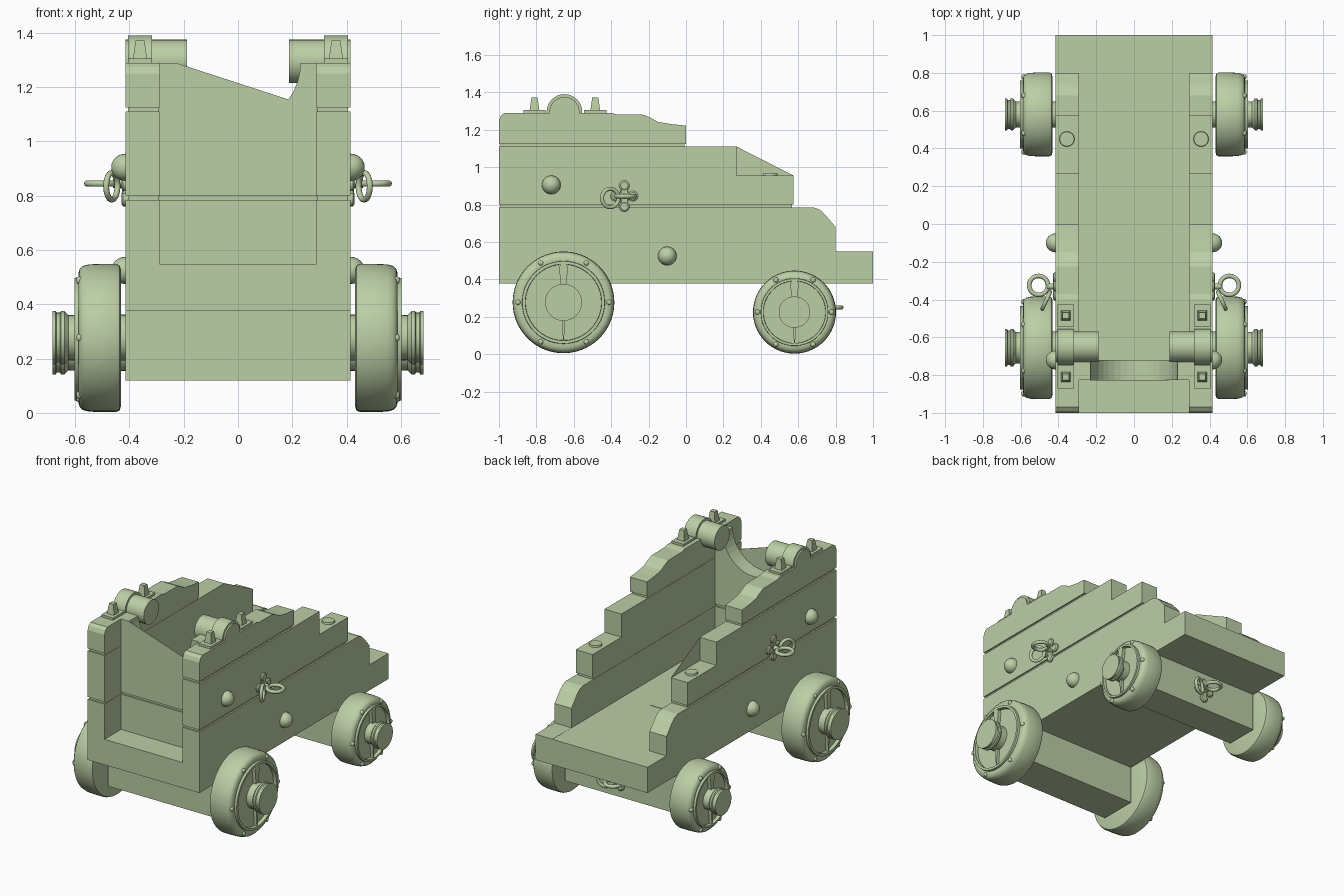
import bpy, bmesh
from math import sin, cos, pi, radians
from mathutils import Matrix

if "Cube" in bpy.data.objects:
    bpy.data.objects.remove(bpy.data.objects["Cube"])

PAINT = bpy.data.materials.new("green_paint")
PAINT.diffuse_color = (0.50, 0.62, 0.38, 1)
PAINT.use_nodes = True
PAINT.node_tree.nodes["Principled BSDF"].inputs["Base Color"].default_value = PAINT.diffuse_color


def finish(bm, name, smooth=False, bevel=0):
    bmesh.ops.remove_doubles(bm, verts=bm.verts, dist=1e-5)
    bmesh.ops.recalc_face_normals(bm, faces=bm.faces)
    me = bpy.data.meshes.new(name)
    bm.to_mesh(me)
    bm.free()
    me.materials.append(PAINT)
    ob = bpy.data.objects.new(name, me)
    bpy.context.collection.objects.link(ob)
    if bevel:
        m = ob.modifiers.new("bevel", 'BEVEL')
        m.width, m.segments = bevel, 1
    if smooth:
        bpy.ops.object.select_all(action='DESELECT')
        ob.select_set(True)
        bpy.context.view_layer.objects.active = ob
        bpy.ops.object.shade_smooth_by_angle(angle=radians(35))
    return ob


def prism(name, pts, a, b, axis='x', bevel=0):
    """Extrude a profile along x (profile y,z) or along y (profile x,z)."""
    bm = bmesh.new()
    put = (lambda p, t: (t, p[0], p[1])) if axis == 'x' else (lambda p, t: (p[0], t, p[1]))
    A = [bm.verts.new(put(p, a)) for p in pts]
    B = [bm.verts.new(put(p, b)) for p in pts]
    bm.faces.new(A)
    bm.faces.new(B[::-1])
    for i in range(len(pts)):
        j = (i + 1) % len(pts)
        bm.faces.new((A[i], A[j], B[j], B[i]))
    return finish(bm, name, bevel=bevel)


def box(name, x0, x1, y0, y1, z0, z1, bevel=0):
    return prism(name, [(y0, z0), (y1, z0), (y1, z1), (y0, z1)], x0, x1, bevel=bevel)


def lathe(name, prof, s, y, z, n=48):
    """Turn an (x, radius) profile about an axis along x."""
    bm = bmesh.new()
    rings = [[bm.verts.new((s * x, y + r * cos(2 * pi * k / n), z + r * sin(2 * pi * k / n)))
              for k in range(n)] for x, r in prof]
    for R, Q in zip(rings, rings[1:]):
        for k in range(n):
            bm.faces.new((R[k], R[(k + 1) % n], Q[(k + 1) % n], Q[k]))
    bm.faces.new(rings[0])
    bm.faces.new(rings[-1][::-1])
    return finish(bm, name, smooth=True)


def cone(name, x, y, z, r1, r2, h, n, turn=0.0):
    bm = bmesh.new()
    bmesh.ops.create_cone(bm, cap_ends=True, segments=n, radius1=r1, radius2=r2, depth=h,
                          matrix=Matrix.Translation((x, y, z + h / 2)) @ Matrix.Rotation(turn, 4, 'Z'))
    return finish(bm, name, smooth=n > 8)


def dome(name, s, x, y, z, r, h, n=24):
    prof = [(x - 0.01, r)] + [(x + h * sin(t), max(r * cos(t), 0.001))
                              for t in [i * pi / 12 for i in range(7)]]
    lathe(name, prof, s, y, z, n)


def ring(name, M, loc, rot, R=0.05, r=0.011):
    bpy.ops.mesh.primitive_torus_add(major_radius=R, minor_radius=r, major_segments=28, minor_segments=10)
    ob = bpy.context.object
    ob.name = name
    ob.data.materials.append(PAINT)
    ob.matrix_world = M @ Matrix.Translation(loc) @ rot
    bpy.ops.object.shade_smooth()


def ring_bolt(M):
    """Clover plate with an eye and a hanging ring; local +x points outward."""
    def place(ob):
        ob.matrix_world = M
    place(box("clover_plate", -0.01, 0.012, -0.02, 0.02, -0.07, 0.07, 0.004))
    place(box("clover_plate_arm", -0.01, 0.012, -0.06, 0.06, -0.02, 0.02, 0.004))
    for y, z in ((0, 0.056), (0, -0.056), (0.046, 0), (-0.046, 0)):
        place(lathe("clover_leaf", [(-0.01, 0.028), (0.008, 0.028), (0.014, 0.02)], 1, y, z, 16))
    place(lathe("eye_shank", [(0, 0.016), (0.045, 0.016)], 1, 0, 0, 12))
    ring("eye_ring", M, (0.09, 0.005, 0), Matrix.Identity(4), 0.05, 0.012)
    ring("hanging_ring", M, (0.05, -0.075, -0.01),
         Matrix.Rotation(radians(25), 4, 'Z') @ Matrix.Rotation(pi / 2, 4, 'Y'), 0.049)


# Side profiles (y, z) of the three stepped planks
low = [(-1, 0.378), (1, 0.378), (1, 0.55), (0.8, 0.55), (0.8, 0.68), (0.74, 0.75),
       (0.715, 0.773), (0.68, 0.785), (-1, 0.785)]
mid = [(-1, 0.8), (0.575, 0.8), (0.575, 0.955), (0.27, 0.955), (0.27, 1.11), (-1, 1.11)]
top = [(-1, 1.125), (0, 1.125), (0, 1.222), (-0.08, 1.23), (-0.15, 1.242), (-0.185, 1.262),
       (-0.225, 1.28), (-0.37, 1.282), (-0.40, 1.29), (-0.97, 1.29), (-0.99, 1.275), (-1, 1.25)]

for s in (-1, 1):
    # Cheeks
    for name, prof in (("lower_cheek", low), ("middle_cheek", mid), ("upper_cheek", top)):
        prism(name, prof, s * 0.29, s * 0.415)
    box("lower_joint", s * 0.292, s * 0.405, -0.992, 0.568, 0.78, 0.805)
    box("upper_joint", s * 0.292, s * 0.405, -0.992, -0.008, 1.105, 1.13)

    # Trunnion stub, cap band and cap plates with lugs
    lathe("trunnion", [(0.188, 0.08), (0.415, 0.08)], s, -0.65, 1.295)
    lathe("cap_band", [(0.317, 0.095), (0.405, 0.095)], s, -0.65, 1.295)
    for y in (-0.81, -0.485):
        box("cap_plate", s * 0.317, s * 0.405, y - 0.06, y + 0.06, 1.285, 1.305)
        cone("cap_lug", s * 0.361, y, 1.303, 0.037, 0.023, 0.07, 4, pi / 4)

    # Bolts on the sides and on the step
    dome("side_bolt", s, 0.415, -0.72, 0.905, 0.05, 0.052)
    dome("side_bolt", s, 0.415, -0.1, 0.525, 0.05, 0.052)
    cone("step_bolt", s * 0.355, 0.45, 0.947, 0.042, 0.038, 0.02, 24)

    # Side ring bolts
    ring_bolt(Matrix.Translation((s * 0.415, -0.33, 0.845)) @ Matrix.Diagonal((s, 1, 1, 1)))

    # Wheels with raised band, hub, rivets and key
    for pos, y, z, R, h in (("front", -0.655, 0.277, 0.272, 0.095), ("rear", 0.58, 0.225, 0.222, 0.08)):
        lathe(pos + "_wheel", [(0.432, R * 0.3), (0.432, R - 0.02), (0.436, R - 0.006), (0.45, R),
                               (0.51, R), (0.55, R - 0.002), (0.573, R - 0.008), (0.584, R - 0.02),
                               (0.588, R - 0.035), (0.588, R * 0.815), (0.603, R * 0.81),
                               (0.603, R * 0.75), (0.58, R * 0.745), (0.58, 0.02)], s, y, z, 56)
        lathe(pos + "_hub", [(0.40, h - 0.01), (0.625, h - 0.012), (0.64, h + 0.004), (0.652, h + 0.004),
                             (0.656, h - 0.003), (0.668, h - 0.003), (0.672, h + 0.004), (0.684, h + 0.004)],
              s, y, z, 40)
        for k in range(6):
            dome("wheel_rivet", s, 0.587, y + R * 0.895 * cos(k * pi / 3),
                 z + R * 0.895 * sin(k * pi / 3), 0.014, 0.009, 12)
        prism("wheel_key", [(y - 0.013, z + h - 0.01), (y + 0.013, z + h - 0.01), (y + 0.024, z + R * 0.68),
                            (y + 0.015, z + R * 0.76), (y - 0.015, z + R * 0.76), (y - 0.024, z + R * 0.68)],
              s * 0.575, s * 0.602)
        prism("wheel_key_tip", [(y - 0.01, z - h + 0.01), (y + 0.01, z - h + 0.01),
                                (y + 0.002, z - R * 0.76), (y - 0.002, z - R * 0.76)], s * 0.575, s * 0.6)

# Thin web closing the stepped corner on the inner face of the left cheek
prism("cheek_web", [(0.27, 1.11), (0.27, 0.955), (0.575, 0.955)], -0.29, -0.293)

# Floor bed, stop block and axles
box("floor_bed", -0.29, 0.29, -1, 1, 0.378, 0.549)
box("floor_stop", -0.08, 0.08, 0.17, 0.26, 0.54, 0.552)
box("front_axle", -0.415, 0.415, -0.785, -0.525, 0.12, 0.379)
box("rear_axle", -0.415, 0.415, 0.46, 0.69, 0.12, 0.379)

# Front transom with a round cradle cut, in two boards
box("lower_transom", -0.29, 0.29, -0.825, -0.72, 0.545, 0.785)
box("transom_joint", -0.29, 0.29, -0.815, -0.73, 0.78, 0.805)
arc = [(-0.23 * cos(a), 1.29 - 0.23 * sin(a)) for a in [i * pi / 20 for i in range(21)]]
prism("upper_transom", [(-0.29, 0.8), (-0.29, 1.29)] + arc + [(0.29, 1.29), (0.29, 0.8)], -0.825, -0.72, 'y')
# Slanted facing over the front of the cradle
prism("transom_facing", arc[:17], -0.828, -0.825, 'y')

# Ring bolt on the back of the rear axle
ring_bolt(Matrix.Translation((0, 0.69, 0.25)) @ Matrix.Rotation(pi / 2, 4, 'Z'))
